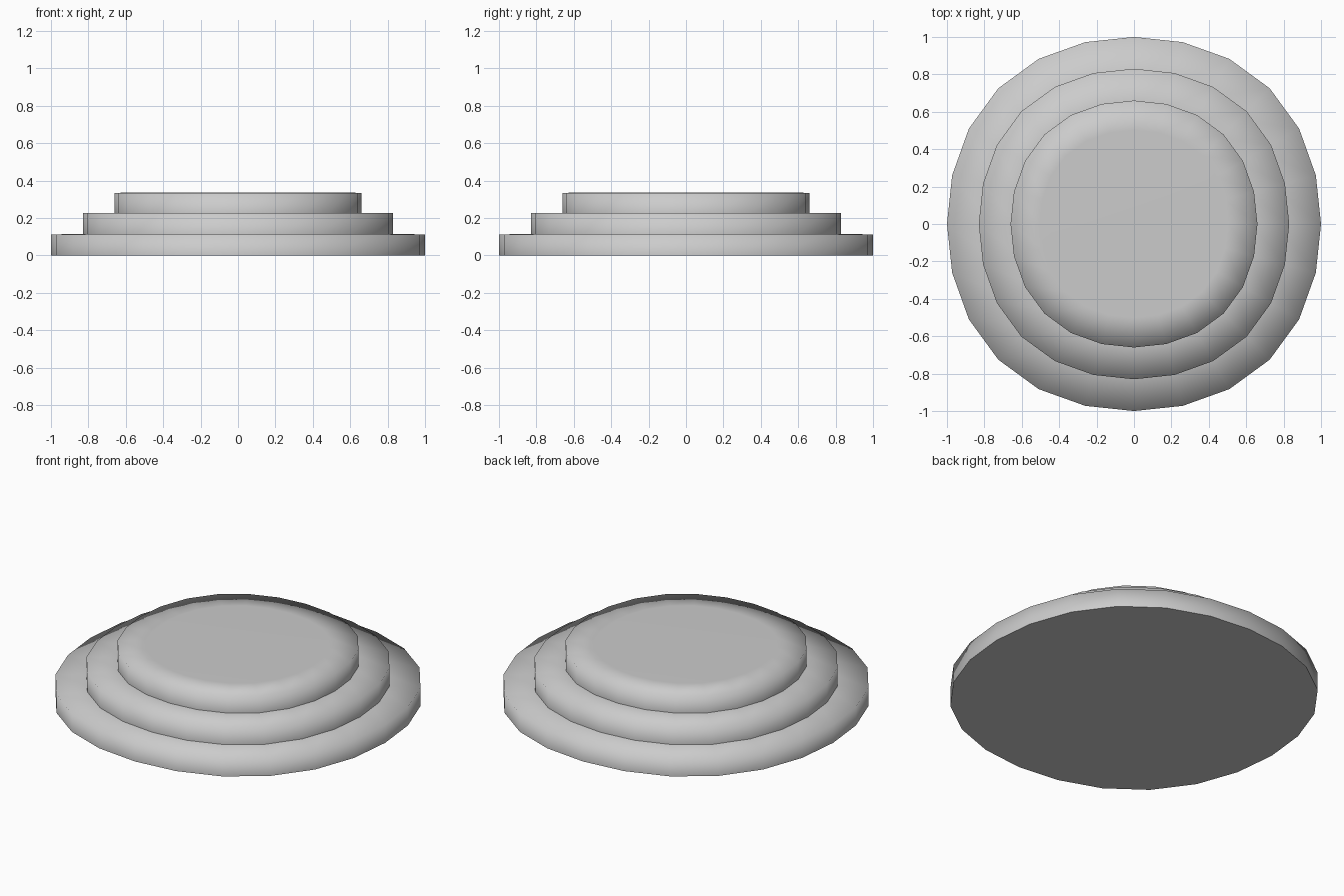
import bpy, bmesh
from math import sin, cos, tau

cube = bpy.data.objects.get("Cube")
if cube:
    bpy.data.objects.remove(cube, do_unlink=True)

grey = bpy.data.materials.new("stone grey")
grey.use_nodes = True
grey.diffuse_color = (0.6, 0.6, 0.6, 1)
grey.node_tree.nodes["Principled BSDF"].inputs["Base Color"].default_value = (0.6, 0.6, 0.6, 1)

SIDES = 24


def ring(bm, radius, z):
    """Slightly squared circle, fuller on the diagonals."""
    verts = []
    for i in range(SIDES):
        a = tau * i / SIDES
        r = radius * (1 + 0.026 * sin(2 * a) ** 2)
        verts.append(bm.verts.new((r * cos(a), r * sin(a), z)))
    return verts


def tier(name, radius, bottom, top):
    """Disc with a soft-shaded rim, a flat cap and a crisp base edge."""
    bm = bmesh.new()
    rings = [ring(bm, radius, bottom), ring(bm, radius, top - 0.003),
             ring(bm, radius * 0.76, top)]
    for low, high in zip(rings, rings[1:]):
        for i in range(SIDES):
            j = (i + 1) % SIDES
            bm.faces.new((low[i], low[j], high[j], high[i]))
    bm.faces.new(rings[2])
    base = bm.faces.new(rings[0][::-1])
    for face in bm.faces:
        face.smooth = True
    for edge in base.edges:
        edge.smooth = False
    mesh = bpy.data.meshes.new(name)
    bm.to_mesh(mesh)
    bm.free()
    mesh.materials.append(grey)
    bpy.context.collection.objects.link(bpy.data.objects.new(name, mesh))


# Three stacked round steps
tier("bottom_step", 1.0, 0.0, 0.115)
tier("middle_step", 0.83, 0.11, 0.228)
tier("top_step", 0.66, 0.222, 0.337)
